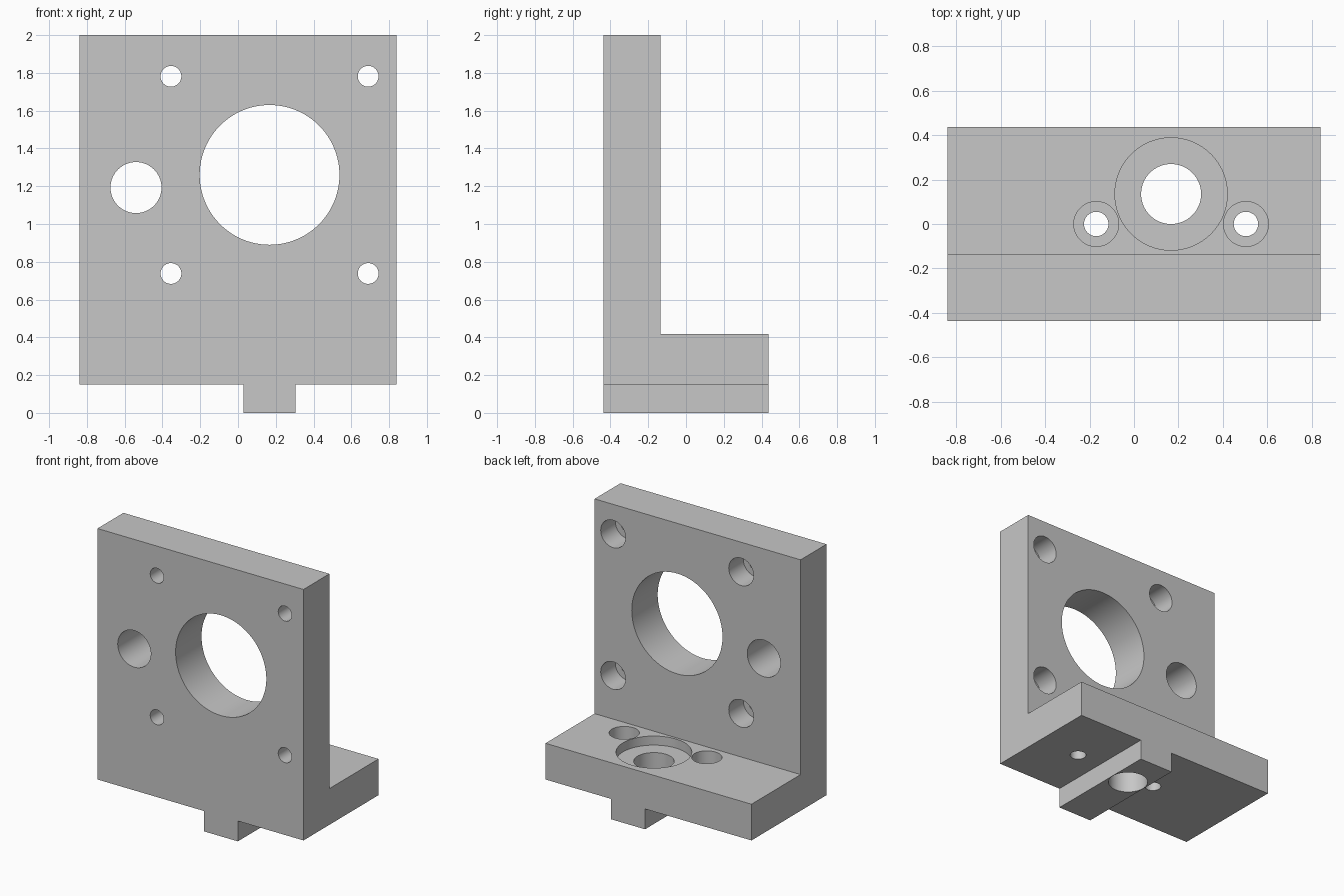
import bpy, bmesh, math
from mathutils import Vector

cube = bpy.data.objects.get("Cube")
if cube:
    bpy.data.objects.remove(cube, do_unlink=True)

W, D, H = 0.84, 0.437, 2.0          # half width, half depth, height
WALL_BACK = -0.135                  # rear face of the upright plate
FOOT_BOTTOM, FOOT_TOP = 0.15, 0.417
KEY_LEFT, KEY_RIGHT = 0.028, 0.305
BORE_X, BORE_Z = 0.167, 1.26        # axis of the large bore
SCREW_R, HEAD_R = 0.055, 0.101      # screw hole and counterbore radii

grey = bpy.data.materials.new("light grey")
grey.use_nodes = True
grey.diffuse_color = (0.57, 0.57, 0.57, 1)
grey.node_tree.nodes["Principled BSDF"].inputs["Base Color"].default_value = grey.diffuse_color


def finish(name, bm):
    bmesh.ops.recalc_face_normals(bm, faces=bm.faces)
    mesh = bpy.data.meshes.new(name)
    bm.to_mesh(mesh)
    bm.free()
    mesh.materials.append(grey)
    obj = bpy.data.objects.new(name, mesh)
    bpy.context.collection.objects.link(obj)
    return obj


def extrude_profile(name, points, y0, y1):
    """Extrude an outline in the x-z plane from y0 to y1."""
    bm = bmesh.new()
    face = bm.faces.new([bm.verts.new((x, y0, z)) for x, z in points])
    out = bmesh.ops.extrude_face_region(bm, geom=[face])
    moved = [v for v in out["geom"] if isinstance(v, bmesh.types.BMVert)]
    bmesh.ops.translate(bm, verts=moved, vec=(0, y1 - y0, 0))
    return finish(name, bm)


def cylinder(name, start, end, radius):
    start, end = Vector(start), Vector(end)
    bm = bmesh.new()
    bmesh.ops.create_cone(bm, cap_ends=True, segments=96, radius1=radius,
                          radius2=radius, depth=(end - start).length)
    turn = (end - start).to_track_quat('Z', 'Y')
    bmesh.ops.rotate(bm, verts=bm.verts, cent=(0, 0, 0), matrix=turn.to_matrix())
    bmesh.ops.translate(bm, verts=bm.verts, vec=(start + end) / 2)
    return finish(name, bm)


def cut(cutter):
    cutter.hide_render = True
    mod = bracket.modifiers.new("cut", 'BOOLEAN')
    mod.operation, mod.solver, mod.object = 'DIFFERENCE', 'EXACT', cutter
    bpy.ops.object.modifier_apply(modifier=mod.name)
    bpy.data.objects.remove(cutter, do_unlink=True)


def wall_hole(x, z, radius, y_from=-1):
    cut(cylinder("wall_drill", (x, y_from, z), (x, 0.2, z), radius))


def foot_hole(x, y, radius, z_from=-0.5):
    cut(cylinder("foot_drill", (x, y, z_from), (x, y, 0.6), radius))


# Solid block with the locating key below it
bracket = extrude_profile("mounting_bracket", [
    (-W, FOOT_BOTTOM), (KEY_LEFT, FOOT_BOTTOM), (KEY_LEFT, 0), (KEY_RIGHT, 0),
    (KEY_RIGHT, FOOT_BOTTOM), (W, FOOT_BOTTOM), (W, H), (-W, H)], -D, D)
bpy.ops.object.select_all(action='DESELECT')
bracket.select_set(True)
bpy.context.view_layer.objects.active = bracket

# Remove the space behind the upright plate, leaving the L shape
cut(extrude_profile("rear_space", [(-1, FOOT_TOP), (1, FOOT_TOP), (1, 3), (-1, 3)],
                    WALL_BACK, 1))

# Upright plate: large bore, side hole and four counterbored screw holes
wall_hole(BORE_X, BORE_Z, 0.37)
wall_hole(-0.54, 1.193, 0.135)
for x in (BORE_X - 0.522, BORE_X + 0.522):
    for z in (BORE_Z - 0.522, BORE_Z + 0.522):
        wall_hole(x, z, SCREW_R)
        wall_hole(x, z, HEAD_R, WALL_BACK - 0.17)

# Foot: stepped centre hole and two counterbored screw holes
foot_hole(BORE_X, 0.135, 0.135)
foot_hole(BORE_X, 0.135, 0.253, FOOT_TOP - 0.067)
for x in (BORE_X - 0.337, BORE_X + 0.337):
    foot_hole(x, 0, SCREW_R)
    foot_hole(x, 0, HEAD_R, FOOT_TOP - 0.15)

bpy.ops.object.shade_smooth_by_angle(angle=math.radians(30))
